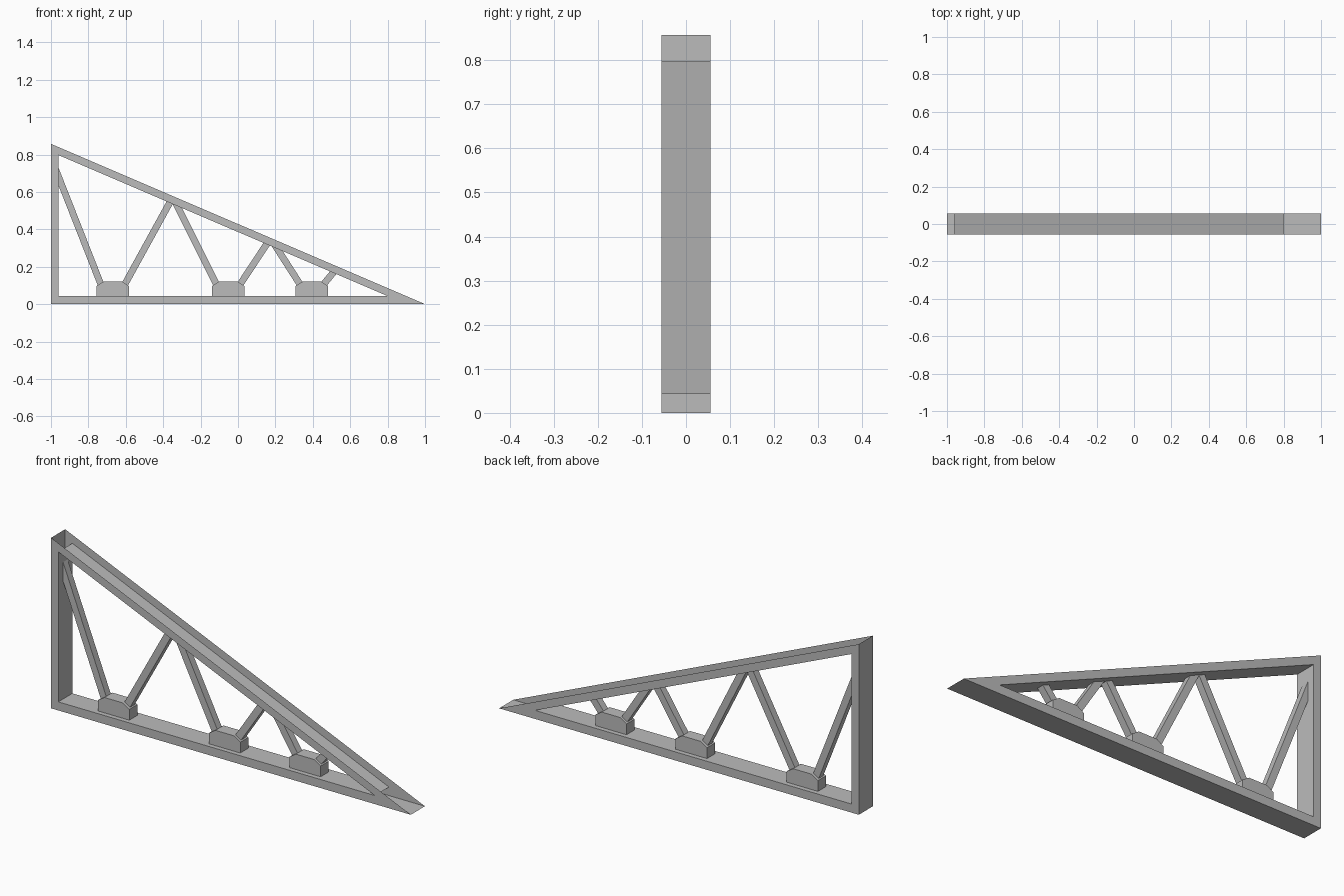
import bpy
import bmesh

cube = bpy.data.objects.get("Cube")
if cube:
    bpy.data.objects.remove(cube, do_unlink=True)

HALF_DEPTH = 0.056
GUSSET_HALF = 0.032
STRUT_HALF = 0.018
FLOOR, WALL = 0.043, -0.96
CORNER = (WALL, 0.797)
TIP = (0.8, FLOOR)
SLOPE = (TIP[1] - CORNER[1]) / (TIP[0] - CORNER[0])

grey = bpy.data.materials.new("grey")
grey.use_nodes = True
grey.diffuse_color = (0.5, 0.5, 0.5, 1)
grey.node_tree.nodes["Principled BSDF"].inputs["Base Color"].default_value = (0.5, 0.5, 0.5, 1)


def finish(name, bm):
    mesh = bpy.data.meshes.new(name)
    bm.to_mesh(mesh)
    bm.free()
    mesh.materials.append(grey)
    obj = bpy.data.objects.new(name, mesh)
    bpy.context.collection.objects.link(obj)


def prism(name, profile, half):
    """Extrude an x-z profile evenly about y = 0."""
    bm = bmesh.new()
    face = bm.faces.new([bm.verts.new((x, -half, z)) for x, z in profile])
    ext = bmesh.ops.extrude_face_region(bm, geom=[face], use_keep_orig=True)
    verts = [g for g in ext["geom"] if isinstance(g, bmesh.types.BMVert)]
    bmesh.ops.translate(bm, verts=verts, vec=(0, 2 * half, 0))
    bmesh.ops.recalc_face_normals(bm, faces=bm.faces)
    finish(name, bm)


# Hollow triangular frame, open along its outer sloping side
bm = bmesh.new()
outer = [(-1, 0), (1, 0), (-1, 0.857)]
inner = [(WALL, FLOOR), TIP, CORNER]
rings = [[bm.verts.new((x, y, z)) for x, z in loop]
         for loop, y in ((outer, -HALF_DEPTH), (inner, -HALF_DEPTH),
                         (inner, HALF_DEPTH), (outer, HALF_DEPTH))]
faces = {}
for r in range(4):
    a, b = rings[r], rings[(r + 1) % 4]
    for i in range(3):
        j = (i + 1) % 3
        faces[r, i] = bm.faces.new((a[i], a[j], b[j], b[i]))
bmesh.ops.recalc_face_normals(bm, faces=bm.faces)
bmesh.ops.delete(bm, geom=[faces[3, 1]], context='FACES_ONLY')
finish("frame", bm)


# Struts rise from a gusset corner to the underside of the sloping member
def strut_top(point, run):
    """Follow run (dx per dz) from a point up to the slope, or the wall if nearer."""
    x, z = point
    rise = (CORNER[1] + SLOPE * (x - CORNER[0]) - z) / (1 - SLOPE * run)
    if x + run * rise < WALL:
        rise = (WALL - x) / run
    return (x + run * rise, z + rise)


def strut(name, low, high, run):
    prism(name, [low, high, strut_top(high, run), strut_top(low, run)], STRUT_HALF)


# Gusset centre, then the lean of its left and right struts
joints = [("left", -0.669, -0.393, 0.55),
          ("middle", -0.052, -0.5, 0.66),
          ("right", 0.395, -0.64, 0.82)]
HALF, TOP, SHOULDER, CHAMFER = 0.087, 0.12, 0.097, 0.036

for name, cx, left_run, right_run in joints:
    side = [(HALF, FLOOR), (HALF, SHOULDER), (HALF - CHAMFER, TOP)]
    profile = [(cx + x, z) for x, z in side] + [(cx - x, z) for x, z in reversed(side)]
    prism(name + "_gusset", profile, GUSSET_HALF)
    for label, sign, run in (("left", -1, left_run), ("right", 1, right_run)):
        low = (cx + sign * (HALF - 0.006), SHOULDER + 0.003)
        high = (cx + sign * (HALF - CHAMFER), TOP)
        strut(f"{name}_gusset_{label}_strut", low, high, run)
